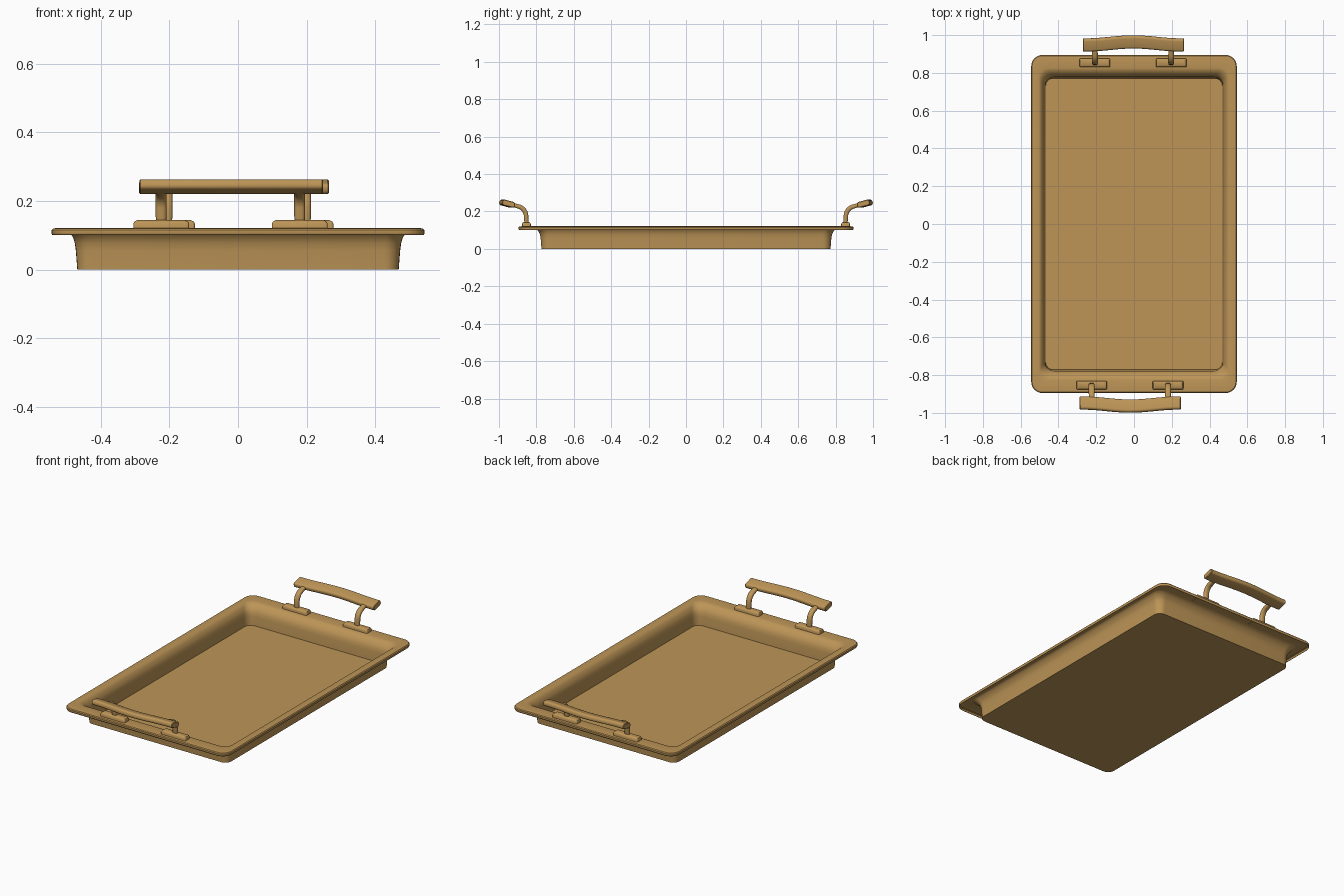
import bpy, bmesh, math
from mathutils import Vector

if "Cube" in bpy.data.objects:
    bpy.data.objects.remove(bpy.data.objects["Cube"])

brass = bpy.data.materials.new("warm brass")
brass.diffuse_color = (0.51, 0.30, 0.095, 1)
brass.use_nodes = True
brass.node_tree.nodes["Principled BSDF"].inputs["Base Color"].default_value = brass.diffuse_color


def make_object(name, bm, angle=35):
    bmesh.ops.recalc_face_normals(bm, faces=bm.faces)
    mesh = bpy.data.meshes.new(name)
    bm.to_mesh(mesh)
    bm.free()
    mesh.materials.append(brass)
    ob = bpy.data.objects.new(name, mesh)
    bpy.context.collection.objects.link(ob)
    bpy.ops.object.select_all(action='DESELECT')
    ob.select_set(True)
    bpy.context.view_layer.objects.active = ob
    bpy.ops.object.shade_smooth_by_angle(angle=math.radians(angle))
    return ob


def rounded_rect(hx, hy, r, steps=6):
    pts = []
    for q, (sx, sy) in enumerate(((1, 1), (-1, 1), (-1, -1), (1, -1))):
        for i in range(steps + 1):
            a = math.pi / 2 * (q + i / steps)
            pts.append((sx * (hx - r) + r * math.cos(a), sy * (hy - r) + r * math.sin(a)))
    return pts


def loft(bm, rings, cap_start=True, cap_end=True):
    loops = [[bm.verts.new(p) for p in ring] for ring in rings]
    for a, b in zip(loops, loops[1:]):
        for i in range(len(a)):
            j = (i + 1) % len(a)
            bm.faces.new((a[i], a[j], b[j], b[i]))
    if cap_start:
        bm.faces.new(loops[0][::-1])
    if cap_end:
        bm.faces.new(loops[-1])


# Tray sheet: lip, flat rim, curved shoulder, steep wall and floor
# each row is half width, half length, height, corner radius
tray_profile = [
    (0.541, 0.892, 0.101, 0.056), (0.543, 0.894, 0.106, 0.058), (0.543, 0.894, 0.115, 0.058),
    (0.539, 0.890, 0.119, 0.054), (0.530, 0.880, 0.120, 0.050),
    (0.504, 0.826, 0.120, 0.050), (0.496, 0.812, 0.117, 0.050),
    (0.488, 0.799, 0.106, 0.050), (0.480, 0.788, 0.094, 0.050),
    (0.475, 0.780, 0.078, 0.048), (0.472, 0.776, 0.055, 0.046),
    (0.468, 0.772, 0.001, 0.040),
]
bm = bmesh.new()
loft(bm, [[(x, y, z) for x, y in rounded_rect(hx, hy, r)] for hx, hy, z, r in tray_profile],
     cap_start=False)
tray = make_object("tray", bm)
sheet = tray.modifiers.new("sheet thickness", 'SOLIDIFY')
sheet.thickness = 0.002
sheet.offset = 0


def sweep(bm, path, hw, hh, side, r):
    """Rounded bar along a path; side maps a tangent to the section's width direction."""
    rings = []
    for i, p in enumerate(path):
        t = (path[min(i + 1, len(path) - 1)] - path[max(i - 1, 0)]).normalized()
        u = side(t)
        v = t.cross(u).normalized()
        u = v.cross(t).normalized()
        end = 0.003 if i in (0, len(path) - 1) else 0
        rings.append([p + u * a + v * b for a, b in rounded_rect(hw - end, hh - end, r - end, 4)])
    loft(bm, rings)


def handle(label, sy, dx):
    # Bowed grip, tilted upwards to the outside
    path = []
    n = 24
    for i in range(n + 1):
        x = -0.268 + 0.536 * i / n
        bow = 0.948 + 0.016 * (0.5 + 0.5 * math.cos(math.pi * x / 0.25))
        path.append(Vector((x + dx, sy * bow, 0.242)))
    path.insert(1, path[0].lerp(path[1], 0.15))
    path.insert(-1, path[-1].lerp(path[-2], 0.15))
    tilt = Vector((0, sy * math.cos(0.26), math.sin(0.26)))
    bm = bmesh.new()
    sweep(bm, path, 0.035, 0.0155, lambda t: tilt, 0.0125)
    make_object(label + "_grip", bm)

    for k, x in (("left", -0.204), ("right", 0.200)):
        # Bent post rising from the mount and curving outwards
        path = [Vector((x + dx, sy * 0.852, 0.13)), Vector((x + dx, sy * 0.854, 0.155))]
        for i in range(9):
            a = math.radians(8 + 66 * i / 8)
            path.append(Vector((x + dx, sy * (0.907 - 0.052 * math.cos(a)),
                                0.174 + 0.054 * math.sin(a))))
        path.append(Vector((x + dx, sy * 0.935, 0.238)))
        bm = bmesh.new()
        sweep(bm, path, 0.016, 0.012, lambda t: Vector((1, 0, 0)), 0.011)
        make_object(f"{label}_{k}_post", bm)

        # Chamfered mounting foot sitting on the rim
        bm = bmesh.new()
        loft(bm, [[(x + dx + px, sy * 0.853 + py, z) for px, py in rounded_rect(hx, hy, 0.006, 3)]
                  for hx, hy, z in ((0.081, 0.023, 0.117), (0.081, 0.023, 0.134),
                                    (0.078, 0.020, 0.140), (0.070, 0.014, 0.144))])
        make_object(f"{label}_{k}_foot", bm)


handle("back", 1, -0.003)
handle("front", -1, -0.020)
